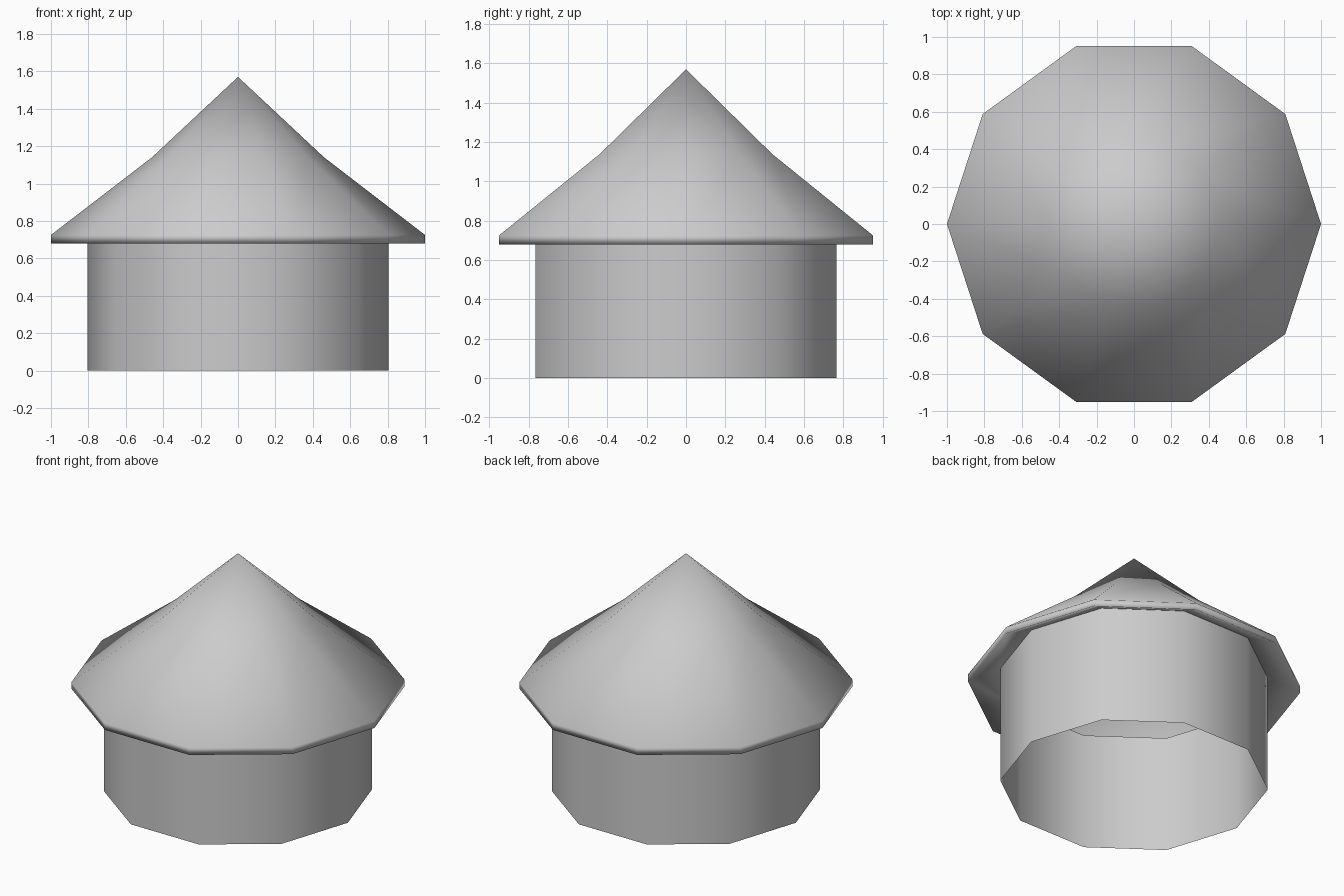
import bpy
import bmesh
from math import cos, sin, pi, radians

cube = bpy.data.objects.get("Cube")
if cube:
    bpy.data.objects.remove(cube, do_unlink=True)

SIDES = 10

grey = bpy.data.materials.new("plain_grey")
grey.use_nodes = True
colour = (0.6, 0.6, 0.6, 1)
grey.diffuse_color = colour
grey.node_tree.nodes["Principled BSDF"].inputs["Base Color"].default_value = colour


def lathe(name, profile, smooth_angle):
    """Turn (radius, height) points into a ten-sided shell; radius 0 is a tip."""
    bm = bmesh.new()
    rings = []
    for r, z in profile:
        count = SIDES if r > 0 else 1
        rings.append([bm.verts.new((r * cos(2 * pi * i / SIDES),
                                    r * sin(2 * pi * i / SIDES), z))
                      for i in range(count)])
    for low, high in zip(rings, rings[1:]):
        for i in range(SIDES):
            j = (i + 1) % SIDES
            if len(high) == 1:
                bm.faces.new((low[i], low[j], high[0]))
            else:
                bm.faces.new((low[i], low[j], high[j], high[i]))
    mesh = bpy.data.meshes.new(name)
    bm.to_mesh(mesh)
    bm.free()
    mesh.materials.append(grey)
    obj = bpy.data.objects.new(name, mesh)
    bpy.context.collection.objects.link(obj)
    bpy.ops.object.select_all(action="DESELECT")
    obj.select_set(True)
    bpy.context.view_layer.objects.active = obj
    bpy.ops.object.shade_smooth_by_angle(angle=radians(smooth_angle))
    return obj


# Open round wall
lathe("wall", [(0.805, 0), (0.805, 0.775)], 45)

# Hollow roof: sloping eave underside, thin rim, two-pitch cone
lathe("roof", [(0.805, 0.775), (1, 0.68), (1, 0.725), (0.46, 1.14), (0, 1.57)], 120)
